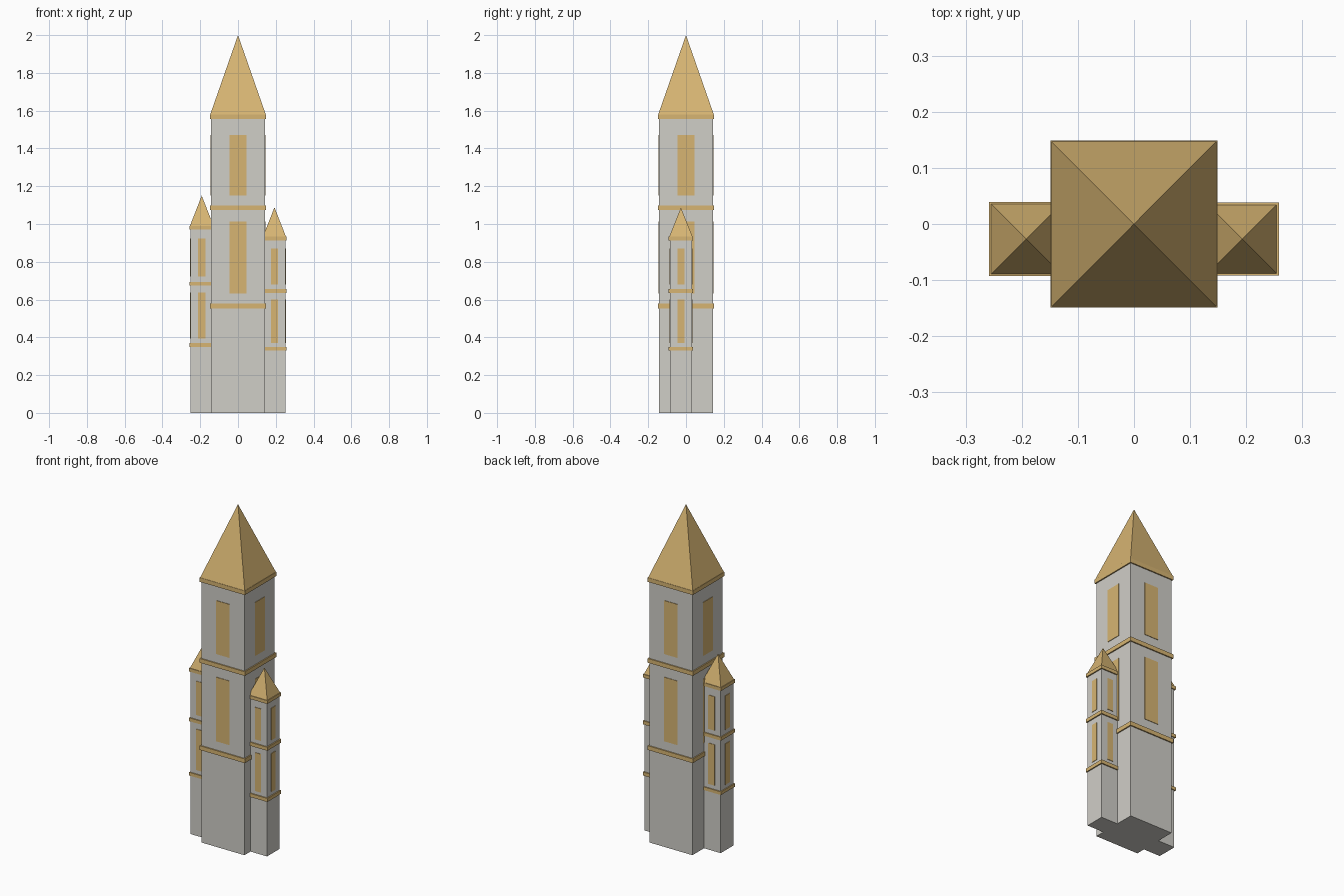
import bpy, bmesh, math
from mathutils import Matrix, Vector

if "Cube" in bpy.data.objects:
    bpy.data.objects.remove(bpy.data.objects["Cube"])


def material(name, rgb):
    m = bpy.data.materials.new(name)
    m.diffuse_color = (*rgb, 1)
    m.use_nodes = True
    m.node_tree.nodes["Principled BSDF"].inputs["Base Color"].default_value = m.diffuse_color
    return m


STONE = material("pale stone", (0.63, 0.62, 0.575))
GOLD = material("warm gold", (0.68, 0.46, 0.17))


def finish(bm, name, mat):
    me = bpy.data.meshes.new(name)
    bm.to_mesh(me)
    bm.free()
    me.materials.append(mat)
    ob = bpy.data.objects.new(name, me)
    bpy.context.collection.objects.link(ob)
    return ob


def add_box(bm, centre, size):
    mat = Matrix.Translation(centre) @ Matrix.Diagonal((*size, 1))
    bmesh.ops.create_cube(bm, size=1, matrix=mat)


def tower(name, x, y, body, band, roof, win, bands, windows, apex):
    """Square tower; body, band, roof and win are half widths."""
    top = bands[-1][1]

    # shaft
    bm = bmesh.new()
    h = bands[-1][0] + 0.005
    add_box(bm, (x, y, h / 2), (2 * body, 2 * body, h))
    finish(bm, name + "_shaft", STONE)

    # ledges
    bm = bmesh.new()
    for z0, z1 in bands:
        add_box(bm, (x, y, (z0 + z1) / 2), (2 * band, 2 * band, z1 - z0))
    finish(bm, name + "_ledges", GOLD)

    # pyramid roof
    bm = bmesh.new()
    bmesh.ops.create_cone(
        bm, cap_ends=True, segments=4, radius1=roof * math.sqrt(2), radius2=0,
        depth=apex - top,
        matrix=Matrix.Translation((x, y, (apex + top) / 2))
        @ Matrix.Rotation(math.pi / 4, 4, 'Z'))
    bmesh.ops.remove_doubles(bm, verts=bm.verts, dist=1e-5)
    finish(bm, name + "_roof", GOLD)

    # thin window plates on all four sides
    bm = bmesh.new()
    for z0, z1 in windows:
        for k in range(4):
            start = len(bm.verts)
            add_box(bm, (0, -body, (z0 + z1) / 2), (2 * win, 0.006, z1 - z0))
            bm.verts.ensure_lookup_table()
            bmesh.ops.transform(
                bm, verts=bm.verts[start:],
                matrix=Matrix.Translation((x, y, 0))
                @ Matrix.Rotation(k * math.pi / 2, 4, 'Z'))
    finish(bm, name + "_windows", GOLD)


tower("main_tower", 0, 0, 0.142, 0.149, 0.147, 0.045,
      [(0.553, 0.578), (1.073, 1.098), (1.555, 1.58)],
      [(0.631, 1.013), (1.151, 1.47)], 2.0)
tower("left_turret", -0.192, -0.027, 0.06, 0.066, 0.0625, 0.021,
      [(0.35, 0.369), (0.674, 0.694), (0.97, 0.99)],
      [(0.393, 0.637), (0.721, 0.923)], 1.15)
tower("right_turret", 0.193, -0.027, 0.058, 0.065, 0.061, 0.019,
      [(0.329, 0.35), (0.634, 0.655), (0.913, 0.933)],
      [(0.371, 0.6), (0.679, 0.87)], 1.088)
